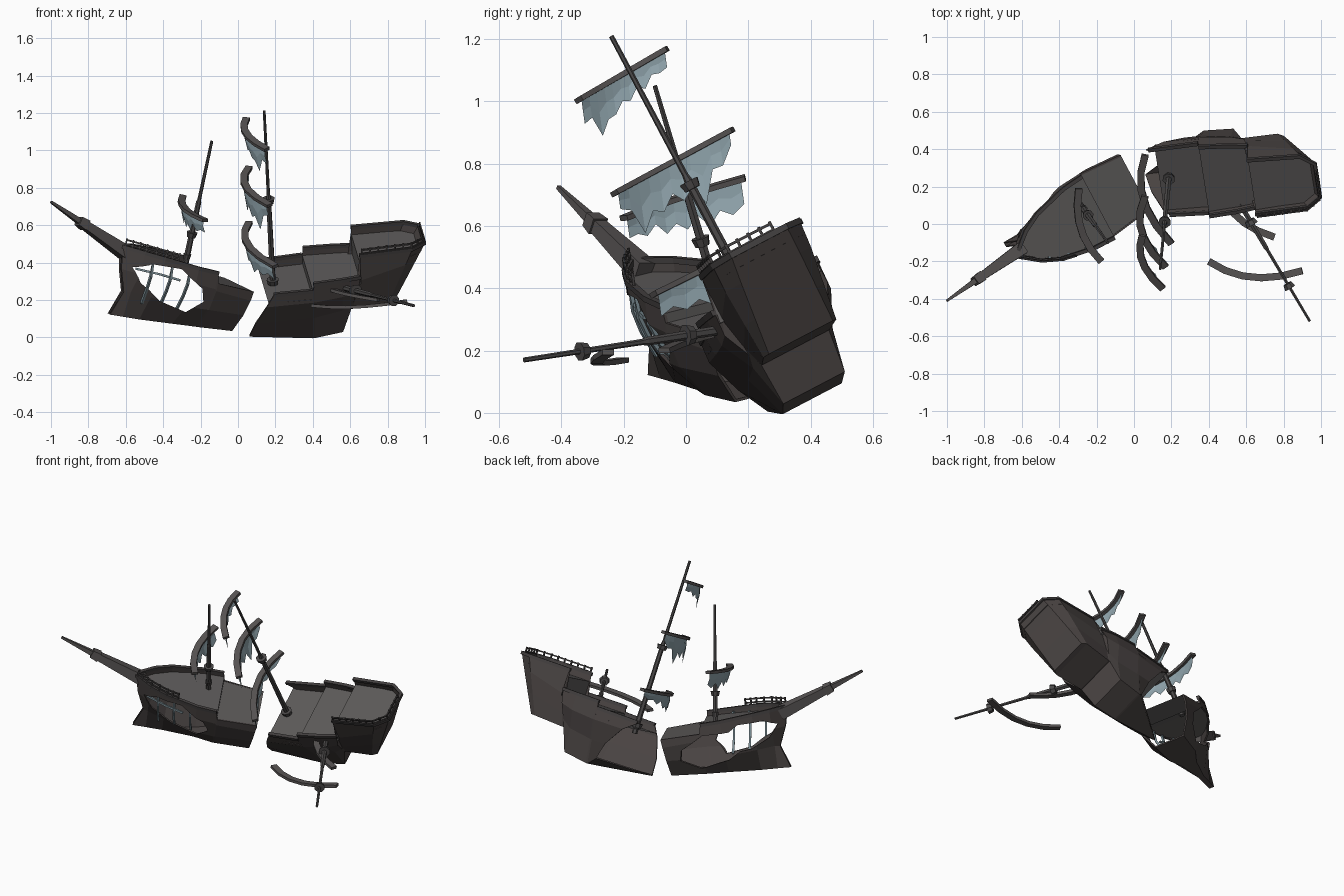
import bpy, bmesh, math, random
from mathutils import Vector as V

if "Cube" in bpy.data.objects:
    bpy.data.objects.remove(bpy.data.objects["Cube"])
random.seed(4)

def material(name, rgb):
    m = bpy.data.materials.new(name)
    m.diffuse_color = (*rgb, 1)
    m.use_nodes = True
    m.node_tree.nodes["Principled BSDF"].inputs["Base Color"].default_value = m.diffuse_color
    return m

HULL = material("hull_brown", (.066, .056, .054))
DECK = material("deck_grey", (.108, .102, .101))
RAIL = material("rail_dark", (.055, .05, .05))
SPAR = material("spar_dark", (.07, .066, .066))
YARD = material("yard_grey", (.095, .087, .086))
SAIL = material("sail_blue_grey", (.27, .36, .40))
RIB = material("rib_blue_grey", (.20, .27, .30))

def add(name, verts, faces, mat):
    me = bpy.data.meshes.new(name)
    me.from_pydata([tuple(v) for v in verts], [], faces)
    bm = bmesh.new()
    bm.from_mesh(me)
    bmesh.ops.recalc_face_normals(bm, faces=bm.faces)
    bm.to_mesh(me)
    bm.free()
    me.materials.append(mat)
    ob = bpy.data.objects.new(name, me)
    bpy.context.collection.objects.link(ob)
    return ob

def tube(name, pts, radii, mat, sides=4, up=V((0, 0, 1)), flat=1.0):
    """Sweep a polygon along pts; flat squeezes it along the up direction."""
    pts = [V(p) for p in pts]
    n = len(pts)
    if not isinstance(radii, (list, tuple)):
        radii = [radii] * n
    vs, fs = [], []
    for i, p in enumerate(pts):
        t = (pts[min(i + 1, n - 1)] - pts[max(i - 1, 0)]).normalized()
        e1 = t.cross(up if abs(t.dot(up)) < .95 else V((0, 1, 0))).normalized()
        e2 = e1.cross(t)
        for k in range(sides):
            w = 2 * math.pi * (k + .5) / sides
            vs.append(p + (e1 * math.cos(w) + e2 * math.sin(w) * flat) * radii[i])
    for i in range(n - 1):
        for k in range(sides):
            j = (k + 1) % sides
            fs.append((i*sides + k, i*sides + j, (i+1)*sides + j, (i+1)*sides + k))
    fs += [tuple(range(sides)), tuple(range((n-1)*sides, n*sides))]
    return add(name, vs, fs, mat)

class Frame:
    """Local axes of one wreck half: aft, side, up."""
    def __init__(self, o, aft, side):
        self.o, self.a = V(o), V(aft).normalized()
        s = V(side)
        self.s = (s - self.a * s.dot(self.a)).normalized()
        self.u = self.a.cross(self.s)
    def __call__(self, a, s, u):
        return self.o + self.a * a + self.s * s + self.u * u

BOW = Frame((-.26, .06, .36), (.857, .495, -.139), (-.461, .859, .221))
STERN = Frame((.185, .25, .28), (.989, .1, .106), (-.138, .877, .459))

def hull(name, fr, stations, first, cap=False):
    """Station: aft pos at top and keel, then (half width, height) x 4.
    first gives the eight aft positions of the ragged or raked first ring."""
    vs, fs = [], []
    for i, (at, ab, *p) in enumerate(stations):
        half = list(zip(p[::2], p[1::2]))
        top, bot = half[0][1], half[-1][1]
        ring = [(-w, u) for w, u in half] + [(w, u) for w, u in reversed(half)]
        for k, (w, u) in enumerate(ring):
            a = first[k] if i == 0 else ab + (at - ab) * (u - bot) / (top - bot)
            vs.append(fr(a, w, u))
    for i in range(len(stations) - 1):
        fs += [(i*8 + k, i*8 + k + 1, i*8 + k + 9, i*8 + k + 8) for k in range(7)]
    if cap:
        b = (len(stations) - 1) * 8
        fs += [(b + k, b + k + 1, b + 6 - k, b + 7 - k) for k in range(3)]
    ob = add(name, vs, fs, HULL)
    m = ob.modifiers.new("planking", 'SOLIDIFY')
    m.thickness, m.offset = .01, 0
    return ob

def deck(name, fr, rows):
    vs = [fr(a, s * w, u) for a, w, u in rows for s in (-1, 1)]
    return add(name, vs, [(2*i, 2*i + 1, 2*i + 3, 2*i + 2) for i in range(len(rows) - 1)], DECK)

# hull halves
stem = [-.44, -.415, -.37, -.42]
bow_hull = hull("bow_hull", BOW, [
    (0, 0, .012, .07, .012, -.05, .012, -.17, .012, -.30),
    (-.34, -.34, .092, .066, .088, -.05, .035, -.16, .012, -.30),
    (-.24, -.24, .14, .06, .138, -.04, .08, -.165, .013, -.30),
    (-.05, -.05, .183, .042, .185, -.04, .14, -.175, .04, -.29),
    (.07, .07, .19, .035, .19, -.05, .16, -.17, .08, -.28),
    (.08, .08, .19, -.018, .19, -.06, .16, -.17, .08, -.28),
    (.32, .29, .165, -.035, .165, -.085, .145, -.17, .09, -.27)], stem + stem[::-1])
hull("stern_hull", STERN, [
    (0, 0, .20, .045, .20, -.02, .15, -.14, .095, -.24),
    (.19, .19, .21, .048, .205, -.02, .15, -.14, .105, -.285),
    (.20, .20, .21, .09, .205, -.02, .15, -.14, .105, -.285),
    (.35, .35, .20, .09, .195, -.01, .14, -.12, .11, -.265),
    (.45, .40, .185, .09, .185, .01, .14, -.08, .12, -.125),
    (.46, .41, .165, .21, .17, .06, .145, -.05, .12, -.125),
    (.74, .60, .155, .21, .152, .12, .14, .00, .13, -.115),
    (.815, .63, .10, .21, .105, .12, .11, .00, .115, -.115)],
    [-.02, -.06, -.12, -.15, .15, .10, .0, -.09], cap=True)

# jagged hole seen from the front, pushed through the bow along both y and its own side axis
outline = [(-.53, .36), (-.46, .392), (-.3, .365), (-.25, .315), (-.19, .26),
           (-.185, .19), (-.28, .135), (-.42, .195), (-.5, .28)]
hole = [(-.38, -.025), (-.30, .012), (-.15, .010), (-.09, -.03), (-.04, -.07),
        (-.03, -.13), (-.08, -.165), (-.21, -.155), (-.32, -.10)]
n = len(hole)
sides = [(k, (k+1) % n, n + (k+1) % n, n + k) for k in range(n)] + [tuple(range(n)), tuple(range(n, 2*n))]
cutters = [add("hole_cutter", [BOW(a, s, u) for s in (-.4, .4) for a, u in hole], sides, HULL),
           add("hole_cutter", [(x, y, z) for y in (-.5, .6) for x, z in outline], sides, HULL)]
for c in cutters:
    c.hide_render = True
    cut = bow_hull.modifiers.new("hole", 'BOOLEAN')
    cut.operation, cut.object, cut.solver, cut.use_self = 'DIFFERENCE', c, 'EXACT', True
bpy.context.view_layer.update()
cut_mesh = bpy.data.meshes.new_from_object(bow_hull.evaluated_get(bpy.context.evaluated_depsgraph_get()))
bow_hull.modifiers.clear()
bow_hull.data = cut_mesh
for c in cutters:
    bpy.data.objects.remove(c)

# exposed ribs and stringer
for a, w in ((-.29, .108), (-.19, .145), (-.09, .165)):
    tube("hull_rib", [BOW(a, -w, .03), BOW(a + .005, -w, -.05),
                      BOW(a + .01, -w * .84, -.12), BOW(a + .02, -w * .5, -.21)], .009, RIB)
tube("hull_stringer", [BOW(-.36, -.06, -.03), BOW(-.24, -.125, -.03), BOW(-.13, -.155, -.04)], .008, RIB)

# decks with risers between levels
deck("bow_deck", BOW, [(-.43, .01, .03), (-.34, .09, .028), (-.24, .14, .025), (-.05, .185, .018),
                       (.075, .19, .012), (.076, .19, -.02), (.32, .165, -.035)])
deck("stern_deck", STERN, [(-.05, .203, 0), (.19, .213, 0), (.191, .213, .05), (.35, .2, .05), (.455, .185, .05),
                           (.456, .168, .165), (.73, .155, .165), (.80, .10, .165)])

# cap rails on the bulwarks
for side in (-1, 1):
    for nm, fr, pts in (
            ("bow_cap", BOW, [(-.44, .01, .07), (-.34, .092, .066), (-.24, .14, .06), (-.05, .183, .043), (.07, .19, .036)]),
            ("waist_cap", STERN, [(-.02 - .06 * (side > 0), .2, .047), (.19, .21, .05)]),
            ("quarter_cap", STERN, [(.195, .21, .09), (.35, .2, .09), (.455, .185, .09)]),
            ("poop_cap", STERN, [(.455, .165, .21), (.74, .155, .21), (.815, .1, .21), (.815, 0, .21)])):
        tube(nm, [fr(a, side * w, u) for a, w, u in pts], .014, RAIL, up=fr.u)

# open railings
def railing(name, fr, pts, gap=.045):
    P = [fr(*p) for p in pts]
    for h in (.02, .042):
        tube(name + "_bar", [p + fr.u * h for p in P], .006, RAIL, up=fr.u)
    for p, q in zip(P, P[1:]):
        k = max(1, round((q - p).length / gap))
        for i in range(k + 1):
            b = p.lerp(q, i / k)
            tube(name + "_post", [b, b + fr.u * .05], .006, RAIL)

railing("bow_railing", BOW, [(-.43, -.02, .068), (-.34, -.092, .066), (-.24, -.14, .06), (-.17, -.157, .055)])
railing("stern_railing", STERN, [(.47, -.165, .2), (.74, -.155, .2), (.815, -.1, .2), (.815, .06, .2)])

# masts with collars and tops
def mast(name, base, tip, tops):
    b, t = V(base), V(tip)
    d = (t - b).normalized()
    tube(name, [b - d * .03, b.lerp(t, .5), b.lerp(t, .52), t], [.017, .014, .010, .008], SPAR, 6)
    for f, r in tops:
        c = b.lerp(t, f)
        tube(name + "_top", [c - d * .014, c + d * .014], [r * .8, r], SPAR, 8)

mast("main_mast", (.187, .255, .28), (.14, -.24, 1.21), [(.02, .034), (.485, .034)])
mast("fore_mast", (-.28, .094, .40), (-.14, -.10, 1.05), [(.05, .022), (.23, .03)])
mast("fallen_mast", (.47, .27, .29), (.94, -.52, .17), [(.33, .036), (.76, .032)])

# bowsprit with its cap block
b0, b1 = V((-.60, -.13, .45)), V((-1, -.41, .725))
tube("bowsprit", [b0, b0.lerp(b1, .58), b0.lerp(b1, .6), b1], [.05, .03, .022, .009], YARD)
tube("bowsprit_cap", [b0.lerp(b1, .54), b0.lerp(b1, .63)], [.04, .034], YARD)

# bowed yards and torn sails
def arc(far, near, bend, t):
    return V(far).lerp(V(near), t) + V(bend) * (1 - (2*t - 1) ** 2)

def yard(name, far, near, bend, up, drops=None):
    tube(name, [arc(far, near, bend, i / 5) for i in range(6)], .027, YARD, up=V(up).normalized(), flat=.45)
    if not drops:
        return
    k, vs = 11, []
    for i in range(k + 1):
        t = .03 + .94 * i / k
        x = t * (len(drops) - 1)
        j = min(int(x), len(drops) - 2)
        depth = drops[j] + (drops[j+1] - drops[j]) * (x - j)
        depth *= (1.1 if i % 2 else .75) * random.uniform(.75, 1.1)
        p = arc(far, near, bend, t)
        down = V((.12, .14, -1))
        vs += [p, p + down * depth * .5 + V((-.006, 0, 0)), p + down * depth]
    fs = [(3*i + r, 3*i + r + 1, 3*i + r + 4, 3*i + r + 3) for i in range(k) for r in (0, 1)]
    add(name + "_sail", vs, fs, SAIL)

UP = (-.05, -.47, .88)
yard("main_lower_yard", (.06, .37, .615), (.20, -.105, .38), (-.08, 0, 0), UP, [.05, .08, .10, .11, .08])
yard("main_middle_yard", (.06, .15, .91), (.17, -.23, .705), (-.075, 0, 0), UP, [.06, .16, .11, .19, .03])
yard("main_upper_yard", (.045, -.06, 1.17), (.155, -.345, 1.005), (-.055, 0, 0), UP, [.07, .07, .11, .14, .08])
yard("fore_yard", (-.295, .19, .755), (-.175, -.20, .625), (-.05, -.02, 0), (.2, -.28, .94), [.10, .10, .11, .09, .08])
yard("fallen_lower_yard", (.46, .19, .275), (.75, -.07, .20), (-.045, -.03, 0), (0, 0, 1))
yard("fallen_upper_yard", (.40, -.20, .17), (.90, -.25, .195), (-.02, -.06, -.02), (0, 0, 1))
